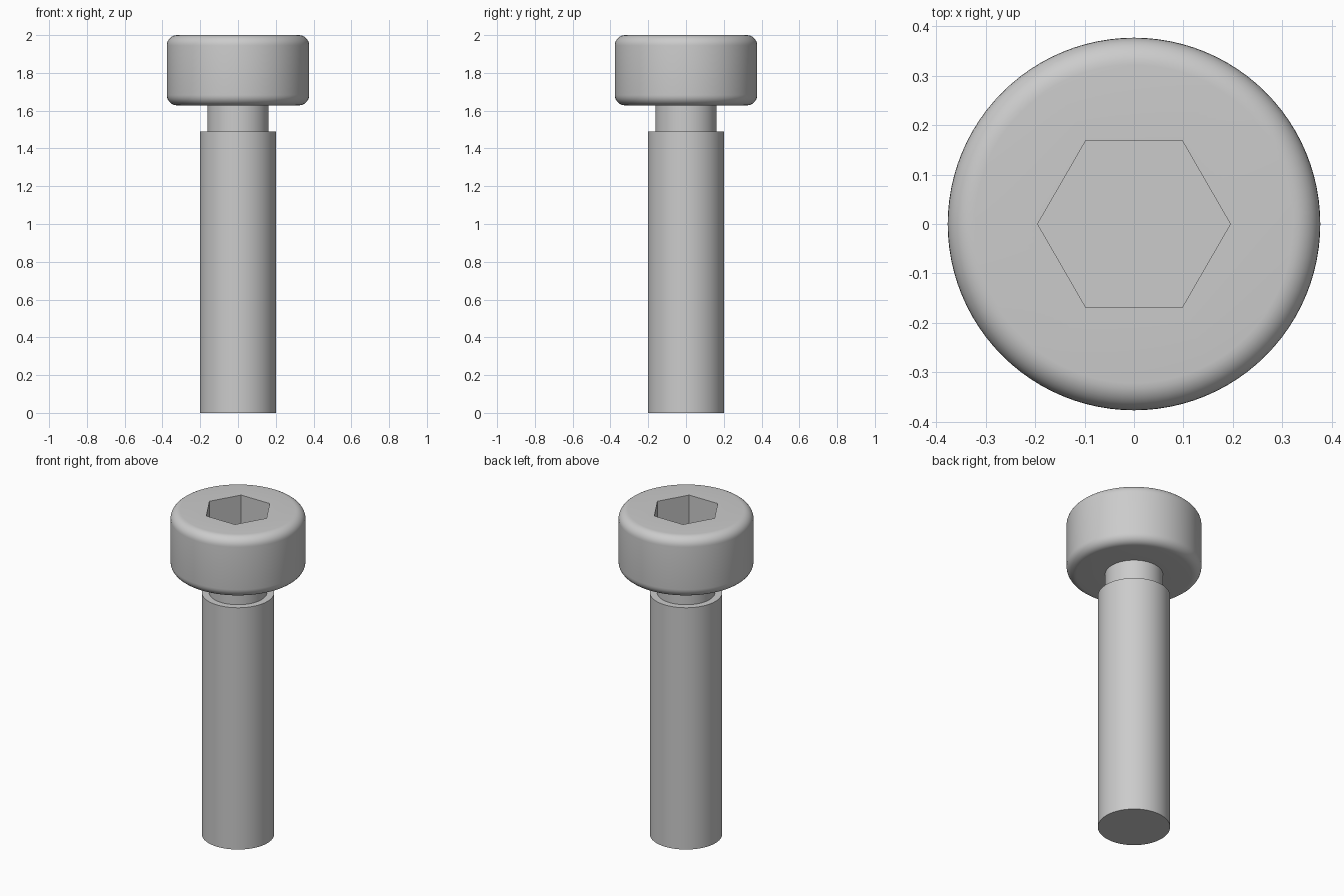
import bpy, bmesh
from math import sin, cos, pi, radians

if "Cube" in bpy.data.objects:
    bpy.data.objects.remove(bpy.data.objects["Cube"])

SEGMENTS = 96
HEAD_R, HEAD_LOW, HEAD_TOP = 0.377, 1.628, 2.0
SHANK_R, SHANK_TOP, NECK_R = 0.202, 1.49, 0.162
FILLET = 0.055
SOCKET_R, SOCKET_DEPTH = 0.195, 0.24


def corner(z, start, steps=8):
    """Quarter-round profile points around the head rim."""
    return [(HEAD_R - FILLET + FILLET * cos(start + pi / 2 * i / steps),
             z + FILLET * sin(start + pi / 2 * i / steps)) for i in range(steps + 1)]


def lathe(name, profile):
    """Revolve an (r, z) profile that starts and ends on the z axis."""
    bm = bmesh.new()
    verts = [bm.verts.new((r, 0, z)) for r, z in profile]
    edges = [bm.edges.new(pair) for pair in zip(verts, verts[1:])]
    bmesh.ops.spin(bm, geom=verts + edges, cent=(0, 0, 0), axis=(0, 0, 1),
                   angle=2 * pi, steps=SEGMENTS, use_duplicate=False)
    bmesh.ops.remove_doubles(bm, verts=bm.verts, dist=1e-5)
    bmesh.ops.recalc_face_normals(bm, faces=bm.faces)
    mesh = bpy.data.meshes.new(name)
    bm.to_mesh(mesh)
    bm.free()
    obj = bpy.data.objects.new(name, mesh)
    bpy.context.collection.objects.link(obj)
    return obj


# Screw body: shank, undercut neck and rounded cylindrical head
bolt = lathe("socket_head_bolt", [
    (0, 0), (SHANK_R, 0), (SHANK_R, SHANK_TOP),
    (NECK_R, SHANK_TOP), (NECK_R, HEAD_LOW),
    *corner(HEAD_LOW + FILLET, -pi / 2),
    *corner(HEAD_TOP - FILLET, 0),
    (0, HEAD_TOP)])

# Hexagonal key socket, points along x
bpy.ops.mesh.primitive_cylinder_add(vertices=6, radius=SOCKET_R, depth=2 * SOCKET_DEPTH,
                                    location=(0, 0, HEAD_TOP), rotation=(0, 0, radians(30)))
cutter = bpy.context.object
cutter.name = "hex_socket_cutter"
cutter.hide_render = True

cut = bolt.modifiers.new("hex_socket", 'BOOLEAN')
cut.operation = 'DIFFERENCE'
cut.solver = 'EXACT'
cut.object = cutter
bpy.ops.object.select_all(action='DESELECT')
bolt.select_set(True)
bpy.context.view_layer.objects.active = bolt
bpy.ops.object.modifier_apply(modifier=cut.name)
bpy.data.objects.remove(cutter)

# Smooth round walls, sharp edges
bpy.ops.object.shade_smooth_by_angle(angle=radians(30))
